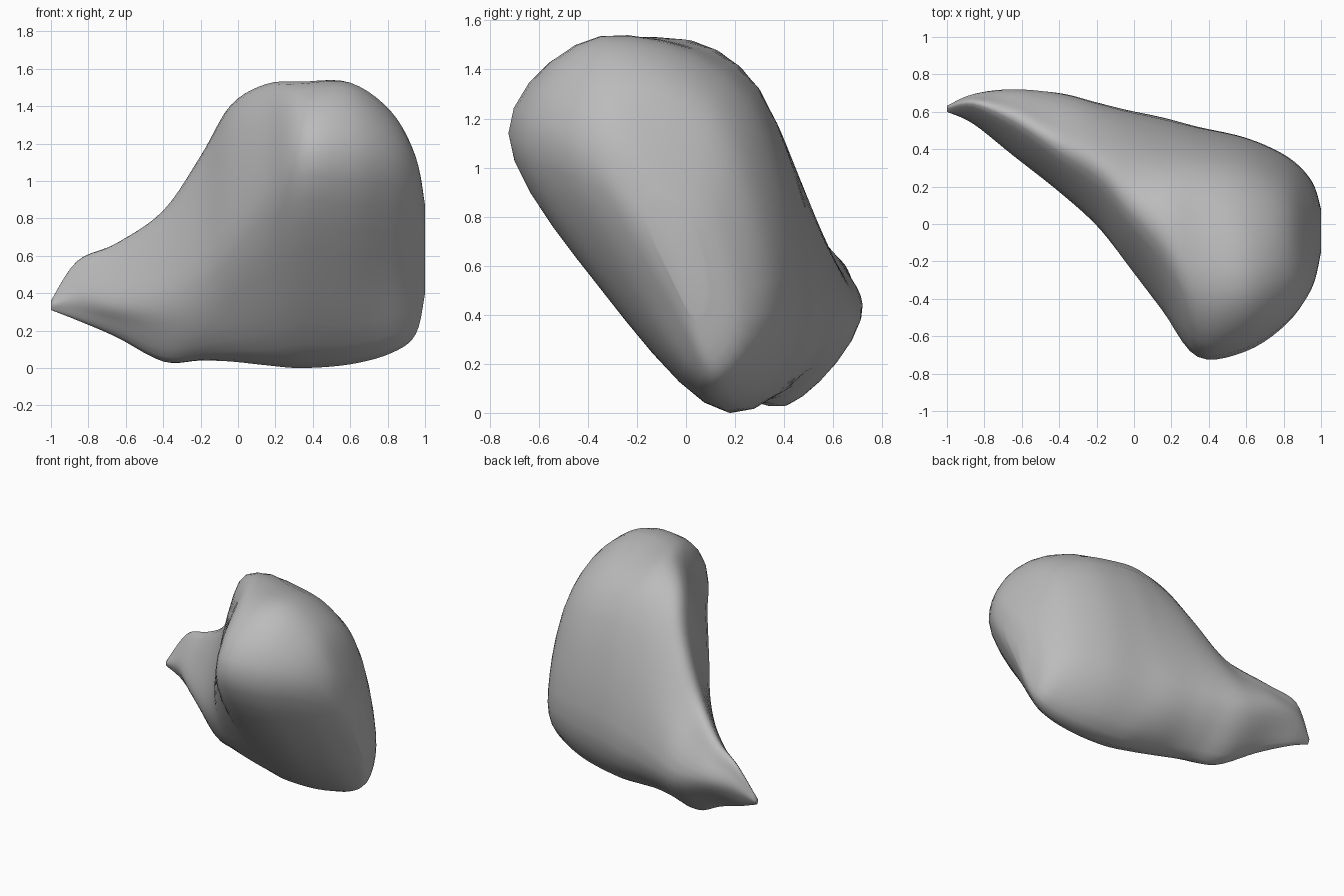
import bpy
import bmesh
from mathutils import Vector

default_cube = bpy.data.objects.get("Cube")
if default_cube:
    bpy.data.objects.remove(default_cube, do_unlink=True)

# Cross-sections along x. Each has six (y, z) guide points:
# top, front, lower front, bottom, back, upper back
STATIONS = [-1, -.86, -.65, -.4, -.2, -.04, .15, .34, .6, .82, .95, 1]
SECTIONS = [
    [(.62, .36), (.6, .34), (.605, .32), (.615, .31), (.63, .33), (.63, .35)],
    [(.64, .57), (.54, .4), (.56, .3), (.61, .26), (.69, .4), (.68, .5)],
    [(.55, .66), (.375, .38), (.42, .25), (.53, .17), (.715, .4), (.66, .57)],
    [(.38, .83), (.18, .43), (.23, .2), (.42, .035), (.7, .36), (.55, .7)],
    [(.25, 1.12), (0, .6), (.08, .24), (.34, .04), (.65, .37), (.46, .93)],
    [(.07, 1.39), (-.21, .77), (-.04, .31), (.27, .035), (.61, .38), (.38, 1.14)],
    [(-.12, 1.5), (-.46, .97), (-.18, .39), (.22, .015), (.57, .39), (.31, 1.3)],
    [(-.33, 1.52), (-.71, 1.13), (-.34, .5), (.18, 0), (.52, .41), (.28, 1.33)],
    [(-.34, 1.525), (-.68, 1.12), (-.3, .47), (.15, .02), (.46, .42), (.25, 1.27)],
    [(-.28, 1.37), (-.53, 1.08), (-.21, .49), (.11, .08), (.36, .42), (.17, 1.15)],
    [(-.24, 1.13), (-.34, .96), (-.1, .5), (.1, .18), (.23, .4), (.1, .89)],
    [(-.1, .87), (-.15, .78), (-.07, .58), (.03, .4), (.08, .5), (.03, .75)],
]
STEPS = 5


def spline(points, closed):
    """Return points along a smooth curve through the guide points."""
    count = len(points)

    def pick(i):
        return points[i % count] if closed else points[max(0, min(i, count - 1))]

    result = []
    for i in range(count if closed else count - 1):
        a, b, c, d = (pick(i + k) for k in (-1, 0, 1, 2))
        for s in range(STEPS):
            t = s / STEPS
            result.append(b + (c - a) * (t / 2)
                          + (a * 2 - b * 5 + c * 4 - d) * (t * t / 2)
                          + (b * 3 - a - c * 3 + d) * (t ** 3 / 2))
    if not closed:
        result.append(points[-1].copy())
    return result


# Smooth each section, then run smooth lines lengthwise through them
rings = [spline([Vector((x, y, z)) for y, z in section], True)
         for x, section in zip(STATIONS, SECTIONS)]
lines = [spline(list(line), False) for line in zip(*rings)]

# Skin of the body, closed at both ends
bm = bmesh.new()
grid = [[bm.verts.new(p) for p in line] for line in lines]
for i, line in enumerate(grid):
    following = grid[(i + 1) % len(grid)]
    for j in range(len(line) - 1):
        bm.faces.new((line[j], line[j + 1], following[j + 1], following[j]))
for end in (0, -1):
    cap = bm.faces.new([line[end] for line in grid])
    bmesh.ops.poke(bm, faces=[cap])
bmesh.ops.recalc_face_normals(bm, faces=bm.faces[:])

mesh = bpy.data.meshes.new("tapered_body")
bm.to_mesh(mesh)
bm.free()
body = bpy.data.objects.new("tapered_body", mesh)
bpy.context.collection.objects.link(body)

# Plain grey surface
grey = bpy.data.materials.new("plain_grey")
grey.use_nodes = True
colour = (.5, .5, .5, 1)
grey.diffuse_color = colour
grey.node_tree.nodes["Principled BSDF"].inputs["Base Color"].default_value = colour
mesh.materials.append(grey)

bpy.context.view_layer.objects.active = body
body.select_set(True)
bpy.ops.object.shade_smooth_by_angle(angle=1.2)
